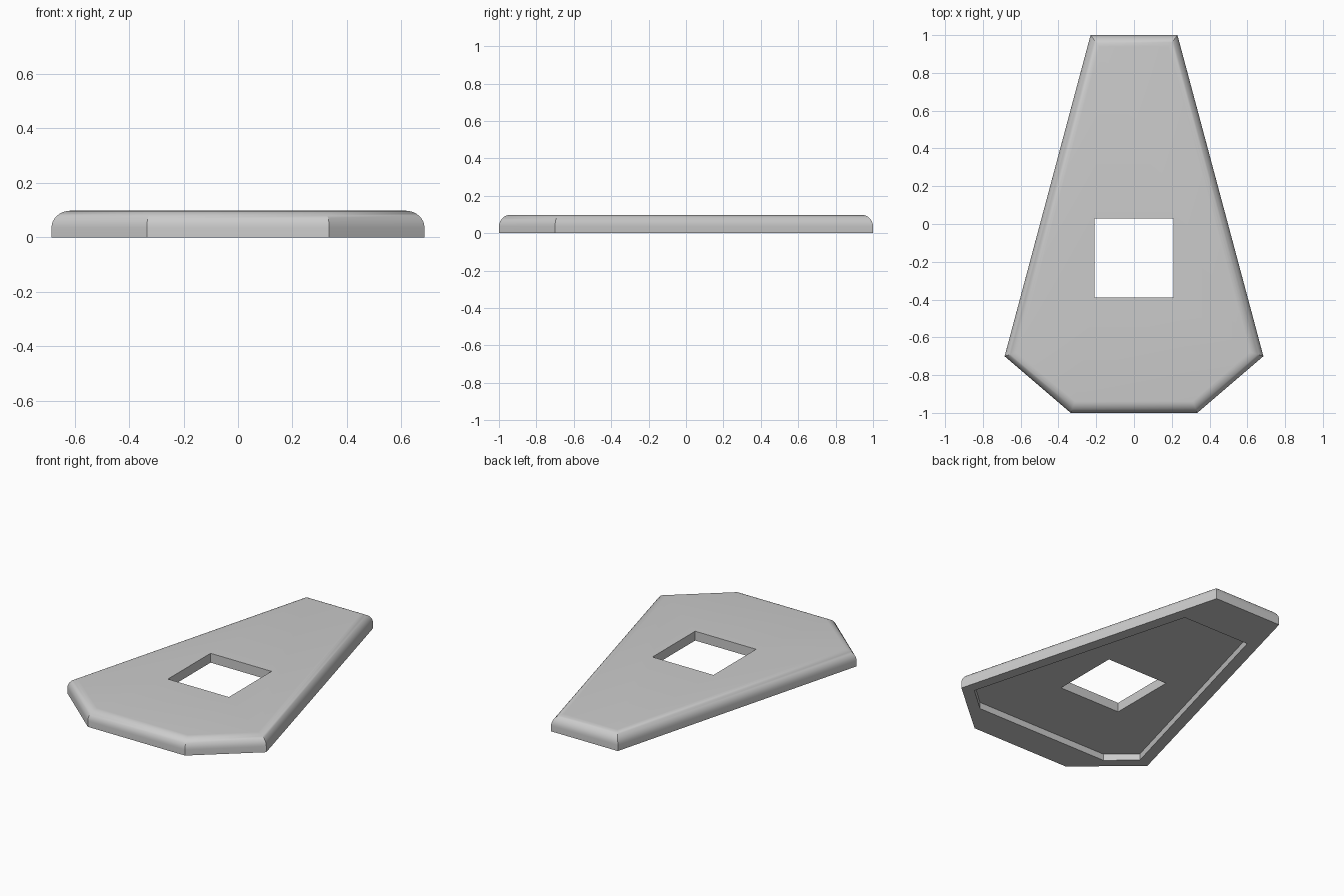
import bpy
import bmesh
from math import radians

if "Cube" in bpy.data.objects:
    bpy.data.objects.remove(bpy.data.objects["Cube"], do_unlink=True)

THICK = 0.098
ROUND = 0.062
RECESS = 0.04

grey = bpy.data.materials.new("plain grey")
grey.use_nodes = True
COLOUR = (0.6, 0.6, 0.6, 1)
grey.diffuse_color = COLOUR
grey.node_tree.nodes["Principled BSDF"].inputs["Base Color"].default_value = COLOUR


def prism(name, half, z0, z1, rounding=0):
    """Extrude a left-right symmetric outline, given as its +x half, front to back."""
    outline = half + [(-x, y) for x, y in reversed(half)]
    bm = bmesh.new()
    base = bm.faces.new([bm.verts.new((x, y, z0)) for x, y in outline])
    grown = bmesh.ops.extrude_face_region(bm, geom=[base])["geom"]
    top = [v for v in grown if isinstance(v, bmesh.types.BMVert)]
    bmesh.ops.translate(bm, verts=top, vec=(0, 0, z1 - z0))
    if rounding:
        rim = [e for e in bm.edges if all(v in top for v in e.verts)]
        bmesh.ops.bevel(bm, geom=rim, offset=rounding, offset_type='OFFSET',
                        segments=8, profile=0.5, affect='EDGES')
    bmesh.ops.recalc_face_normals(bm, faces=bm.faces)
    mesh = bpy.data.meshes.new(name)
    bm.to_mesh(mesh)
    bm.free()
    mesh.materials.append(grey)
    obj = bpy.data.objects.new(name, mesh)
    bpy.context.collection.objects.link(obj)
    return obj


# Tapered plate with a rounded upper rim
plate = prism("plate", [(0.335, -1), (0.685, -0.7), (0.23, 1)], 0, THICK, ROUND)

# Shallow recess underneath and a square hole right through
cutters = [
    prism("recess_cutter", [(0.455, -0.81), (0.61, -0.675), (0.23, 0.72)], -0.1, RECESS),
    prism("hole_cutter", [(0.21, -0.39), (0.21, 0.03)], -0.2, 0.3),
]

bpy.ops.object.select_all(action='DESELECT')
bpy.context.view_layer.objects.active = plate
plate.select_set(True)
for cutter in cutters:
    cutter.hide_render = True
    cut = plate.modifiers.new(cutter.name, 'BOOLEAN')
    cut.operation = 'DIFFERENCE'
    cut.solver = 'EXACT'
    cut.object = cutter
    bpy.ops.object.modifier_apply(modifier=cut.name)
    bpy.data.objects.remove(cutter, do_unlink=True)

bpy.ops.object.shade_smooth_by_angle(angle=radians(30))
